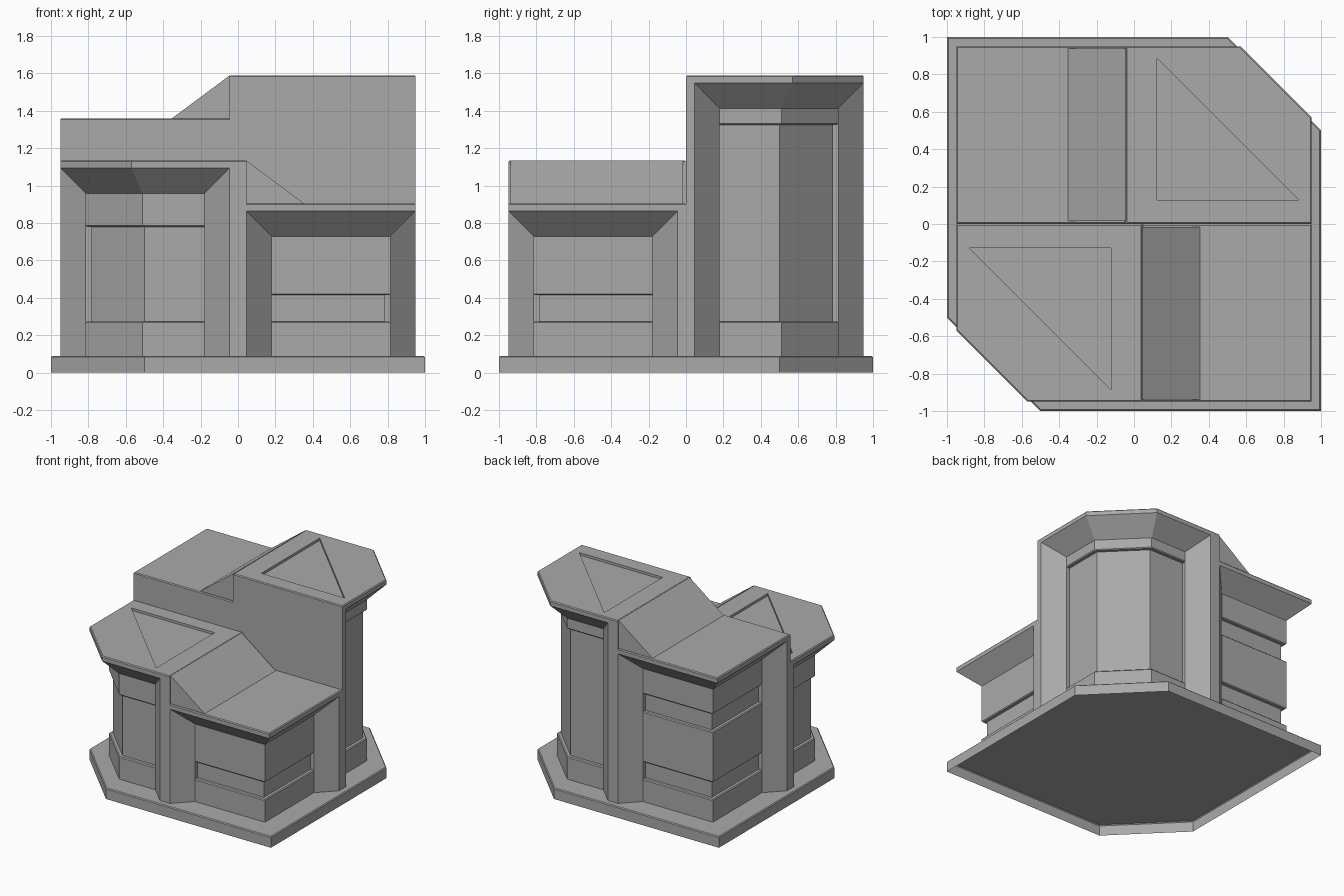
import bpy
import bmesh

cube = bpy.data.objects.get("Cube")
if cube:
    bpy.data.objects.remove(cube, do_unlink=True)

stone = bpy.data.materials.new("grey_stone")
stone.use_nodes = True
grey = (0.4, 0.4, 0.4, 1)
stone.diffuse_color = grey
stone.node_tree.nodes["Principled BSDF"].inputs["Base Color"].default_value = grey

BASE, OUT, WALL, RECESS, GAP, JAMB = 0.09, 0.95, 0.815, 0.785, 0.045, 0.18
RIM, FLARE, CHAMFER = 0.04, 0.137, 0.007


def loft(name, low, high, z0, z1, turn=1, soft="", open_bottom=False):
    """Solid between two matching outlines; turn=-1 rotates half a turn.
    soft names the ends ("top", "bottom") whose edges are chamfered."""
    bm = bmesh.new()
    a = [bm.verts.new((x * turn, y * turn, z0)) for x, y in low]
    b = [bm.verts.new((x * turn, y * turn, z1)) for x, y in high]
    bottom = bm.faces.new(a)
    top = bm.faces.new(b)
    for i in range(len(a)):
        j = (i + 1) % len(a)
        bm.faces.new((a[i], a[j], b[j], b[i]))
    bmesh.ops.recalc_face_normals(bm, faces=bm.faces)
    if open_bottom:
        bmesh.ops.delete(bm, geom=[bottom], context="FACES_ONLY")
    edges = list(top.edges) if "top" in soft else []
    edges += list(bottom.edges) if "bottom" in soft else []
    if edges:
        bmesh.ops.bevel(bm, geom=edges, offset=CHAMFER, segments=1,
                        affect="EDGES", profile=0.5)
    mesh = bpy.data.meshes.new(name)
    bm.to_mesh(mesh)
    bm.free()
    mesh.materials.append(stone)
    obj = bpy.data.objects.new(name, mesh)
    bpy.context.collection.objects.link(obj)
    return obj


def prism(name, outline, z0, z1, turn=1, **options):
    return loft(name, outline, outline, z0, z1, turn, **options)


def tower_outline(d, c):
    return [(GAP, 0), (-d, 0), (-d, -c), (-c, -d), (GAP, -d)]


def wing_outline(d):
    return [(GAP, 0), (d, 0), (d, -d), (GAP, -d)]


def side_jamb(s):
    return [(s * OUT, 0), (s * OUT, -GAP), (s * WALL, -JAMB),
            (s * 0.7, -JAMB), (s * 0.7, 0)]


def cut_triangle(roof, top, turn):
    """Sunken triangle in the tower roof."""
    tri = [(-0.88, -0.128), (-0.122, -0.128), (-0.122, -0.886)]
    cutter = prism("triangle_cutter", tri, top - 0.02, top + 0.1, turn)
    cutter.hide_render = True
    mod = roof.modifiers.new("sunken_triangle", "BOOLEAN")
    mod.operation = "DIFFERENCE"
    mod.solver = "EXACT"
    mod.object = cutter
    bpy.context.view_layer.objects.active = roof
    bpy.ops.object.modifier_apply(modifier=mod.name)
    bpy.data.objects.remove(cutter, do_unlink=True)


def build_half(label, turn, tower_top, wing_top, tower_band, wing_bands):
    # Tower with a chamfered corner
    rim = tower_top - RIM
    wall = tower_outline(WALL, 0.51)
    shaft = tower_outline(RECESS, 0.5)
    edge = tower_outline(OUT, 0.57)
    prism(label + "_tower_plinth", wall, BASE, 0.275, turn, soft="top")
    prism(label + "_tower_shaft", shaft, 0.26, tower_band + 0.01, turn)
    prism(label + "_tower_band", wall, tower_band, rim - FLARE, turn, soft="bottom")
    loft(label + "_tower_cornice", wall, edge, rim - FLARE, rim, turn)
    roof = prism(label + "_tower_roof", edge, rim, tower_top, turn, soft="top")
    cut_triangle(roof, tower_top, turn)
    pier = [(GAP, -OUT), (-GAP, -OUT), (-JAMB, -WALL), (-JAMB, -0.7), (GAP, -0.7)]
    prism(label + "_tower_pier", pier, BASE, rim, turn)
    prism(label + "_tower_side_jamb", side_jamb(-1), BASE, rim, turn)

    # Lower square wing: recessed core with projecting wall bands
    rim = wing_top - RIM
    wall, edge = wing_outline(WALL), wing_outline(OUT)
    prism(label + "_wing_core", wing_outline(RECESS), BASE, rim, turn)
    for i, (low, high, soft) in enumerate(wing_bands):
        prism(f"{label}_wing_band_{i}", wall, low, high, turn, soft=soft)
    prism(label + "_wing_top_band", wall, wing_bands[-1][1], rim - FLARE, turn)
    loft(label + "_wing_cornice", wall, edge, rim - FLARE, rim, turn)
    prism(label + "_wing_roof", edge, rim, wing_top, turn, soft="top")
    pier = [(GAP, -OUT), (JAMB, -WALL), (JAMB, -0.7), (GAP, -0.7)]
    prism(label + "_wing_pier", pier, BASE, rim, turn)
    prism(label + "_wing_side_jamb", side_jamb(1), BASE, rim, turn)

    # Sloping roof from the tower down to the wing, set in from both ends
    near, far = -0.015, -0.938
    foot = [(GAP, near), (0.36, near), (0.36, far), (GAP, far)]
    crest = [(GAP - 0.002, near), (GAP, near), (GAP, far), (GAP - 0.002, far)]
    loft(label + "_roof_slope", foot, crest, wing_top - 0.005, tower_top - 0.001, turn)


# Hollow base slab with two cut corners, open underneath
prism("base_slab", [(-1, -0.5), (-0.5, -1), (1, -1), (1, 0.5), (0.5, 1), (-1, 1)],
      0, BASE, soft="top", open_bottom=True)

plinth = (BASE, 0.275, "top")
build_half("front", 1, 1.135, 0.905, 0.78, [plinth, (0.415, 0.6, "bottom")])
build_half("back", -1, 1.59, 1.36, 1.325,
           [plinth, (0.415, 0.83, "top bottom"), (0.975, 1.1, "bottom")])
